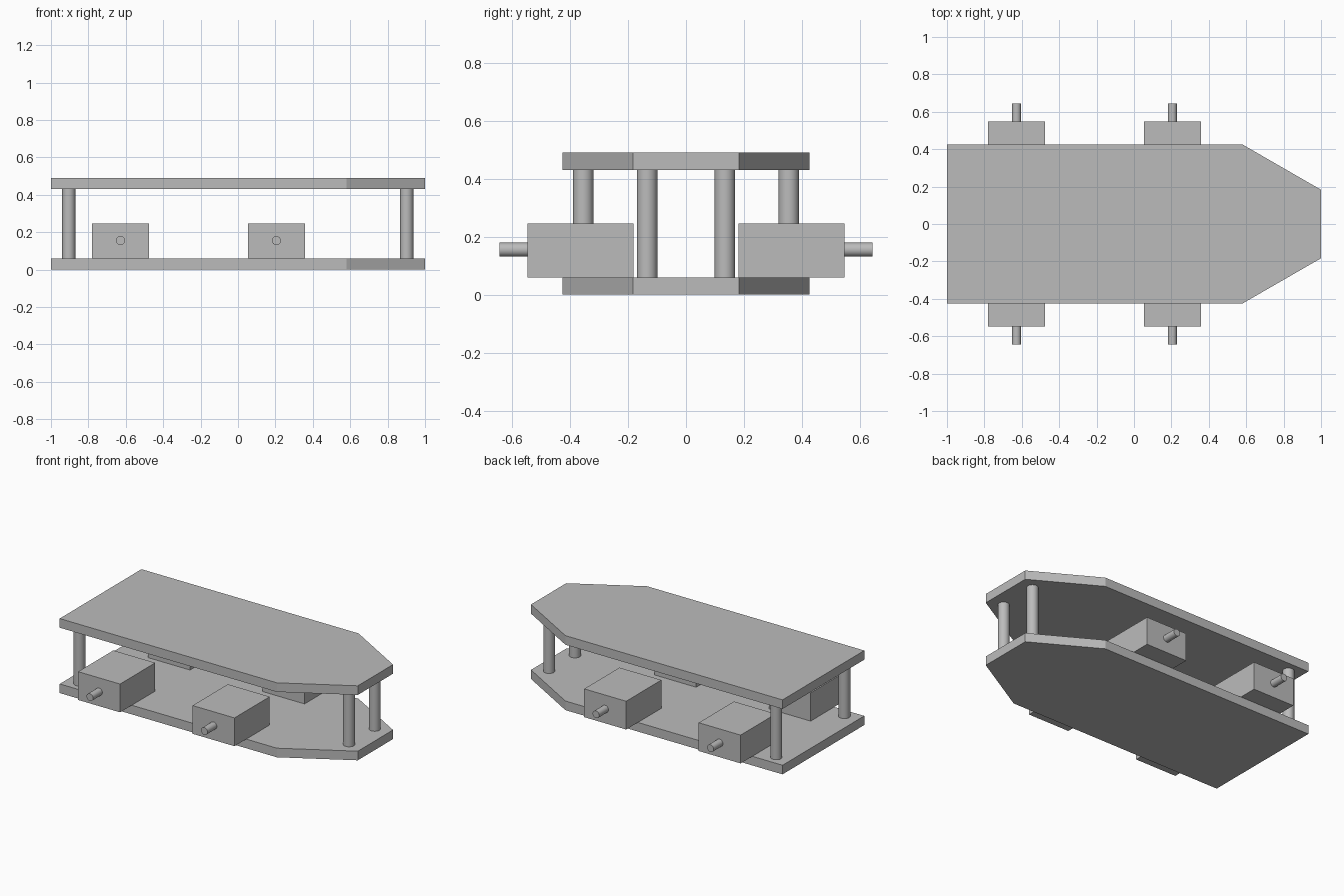
import bpy
import bmesh
from mathutils import Matrix

cube = bpy.data.objects.get("Cube")
if cube:
    bpy.data.objects.remove(cube, do_unlink=True)

# Single plain grey
GREY = (0.5, 0.5, 0.5, 1.0)
grey = bpy.data.materials.new("plain grey")
grey.use_nodes = True
grey.diffuse_color = GREY
grey.node_tree.nodes["Principled BSDF"].inputs["Base Color"].default_value = GREY


def finish(name, bm):
    bmesh.ops.recalc_face_normals(bm, faces=bm.faces)
    mesh = bpy.data.meshes.new(name)
    bm.to_mesh(mesh)
    bm.free()
    mesh.materials.append(grey)
    obj = bpy.data.objects.new(name, mesh)
    bpy.context.collection.objects.link(obj)
    return obj


def plate(name, outline, z, thickness):
    bm = bmesh.new()
    face = bm.faces.new([bm.verts.new((x, y, z)) for x, y in outline])
    top = bmesh.ops.extrude_face_region(bm, geom=[face])["geom"]
    verts = [v for v in top if isinstance(v, bmesh.types.BMVert)]
    bmesh.ops.translate(bm, verts=verts, vec=(0, 0, thickness))
    return finish(name, bm)


def box(name, center, size):
    bm = bmesh.new()
    bmesh.ops.create_cube(bm, size=1, matrix=Matrix.Translation(center) @ Matrix.Diagonal((*size, 1)))
    return finish(name, bm)


def rod(name, center, radius, length, axis="Z"):
    turn = Matrix.Rotation(1.570796, 4, "X") if axis == "Y" else Matrix.Identity(4)
    bm = bmesh.new()
    bmesh.ops.create_cone(bm, cap_ends=True, segments=48, radius1=radius, radius2=radius,
                          depth=length, matrix=Matrix.Translation(center) @ turn)
    obj = finish(name, bm)
    bpy.ops.object.select_all(action="DESELECT")
    obj.select_set(True)
    bpy.context.view_layer.objects.active = obj
    bpy.ops.object.shade_smooth_by_angle()
    return obj


# Two matching decks with a tapered nose
T = 0.06
HEIGHT = 0.49
half = [(-1, 0.425), (0.58, 0.425), (1, 0.183)]
outline = half + [(x, -y) for x, y in reversed(half)]
plate("lower_deck", outline, 0, T)
plate("upper_deck", outline, HEIGHT - T, T)

for side, s in (("left", 1), ("right", -1)):
    # Spacer posts between the decks
    for end, x, y in (("nose", 0.902, 0.134), ("tail", -0.905, 0.354)):
        rod(f"{end}_post_{side}", (x, s * y, HEIGHT / 2), 0.035, HEIGHT - 2 * T)
    # Motor blocks with output shafts
    for end, x in (("nose", 0.205), ("tail", -0.628)):
        box(f"{end}_motor_{side}", (x, s * 0.364, 0.153), (0.305, 0.366, 0.186))
        rod(f"{end}_shaft_{side}", (x, s * 0.594, 0.155), 0.024, 0.098, "Y")
